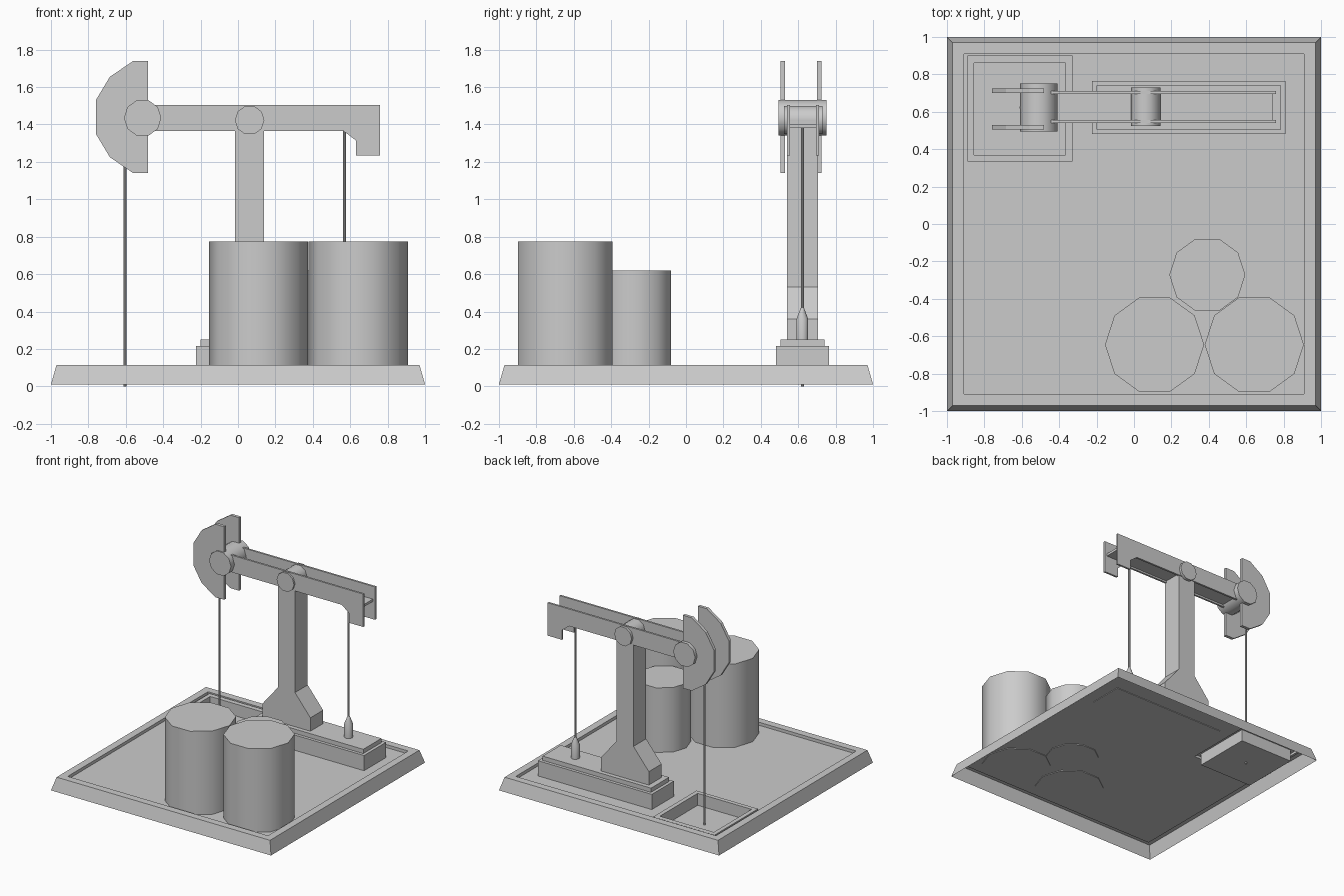
import bpy, bmesh, math

cube = bpy.data.objects.get("Cube")
if cube:
    bpy.data.objects.remove(cube, do_unlink=True)

grey = bpy.data.materials.new("plain grey")
grey.use_nodes = True
grey.diffuse_color = (0.6, 0.6, 0.6, 1)
grey.node_tree.nodes["Principled BSDF"].inputs["Base Color"].default_value = (0.6, 0.6, 0.6, 1)


def finish(name, bm, smooth=False, fix=True):
    if fix:
        bmesh.ops.recalc_face_normals(bm, faces=bm.faces[:])
    mesh = bpy.data.meshes.new(name)
    bm.to_mesh(mesh)
    bm.free()
    mesh.materials.append(grey)
    obj = bpy.data.objects.new(name, mesh)
    bpy.context.collection.objects.link(obj)
    if smooth:
        bpy.ops.object.select_all(action='DESELECT')
        bpy.context.view_layer.objects.active = obj
        obj.select_set(True)
        bpy.ops.object.shade_smooth_by_angle(angle=math.radians(40))
    return obj


def prism(name, profile, y0, y1):
    """Extrude an x-z outline from y0 to y1."""
    bm = bmesh.new()
    face = bm.faces.new([bm.verts.new((x, y0, z)) for x, z in profile])
    out = bmesh.ops.extrude_face_region(bm, geom=[face])
    for v in out["geom"]:
        if isinstance(v, bmesh.types.BMVert):
            v.co.y = y1
    return finish(name, bm)


def box(name, x0, x1, y0, y1, z0, z1):
    return prism(name, [(x0, z0), (x1, z0), (x1, z1), (x0, z1)], y0, y1)


def lathe(name, x, y, rings, sides=10):
    """Stack of (radius, z) rings about a vertical axis, capped."""
    bm = bmesh.new()
    loops = []
    for r, z in rings:
        angles = [2 * math.pi * i / sides for i in range(sides)]
        loops.append([bm.verts.new((x + r * math.cos(a), y + r * math.sin(a), z)) for a in angles])
    for a, b in zip(loops, loops[1:]):
        for i in range(sides):
            j = (i + 1) % sides
            bm.faces.new((a[i], a[j], b[j], b[i]))
    bm.faces.new(loops[0])
    bm.faces.new(loops[-1])
    return finish(name, bm, smooth=True)


def axle(name, x, z, r, y0, y1, sides=10):
    """Cylinder lying along y."""
    ring = [2 * math.pi * i / sides for i in range(sides)]
    obj = prism(name, [(x + r * math.cos(a), z + r * math.sin(a)) for a in ring], y0, y1)
    bpy.ops.object.select_all(action='DESELECT')
    bpy.context.view_layer.objects.active = obj
    obj.select_set(True)
    bpy.ops.object.shade_smooth_by_angle(angle=math.radians(40))
    return obj


def rect_shell(bm, steps):
    """Bridge nested rectangles given as (x0, x1, y0, y1, z)."""
    loops = []
    for x0, x1, y0, y1, z in steps:
        loops.append([bm.verts.new((x, y, z)) for x, y in ((x0, y0), (x1, y0), (x1, y1), (x0, y1))])
    for a, b in zip(loops, loops[1:]):
        for i in range(4):
            j = (i + 1) % 4
            bm.faces.new((a[i], a[j], b[j], b[i]))
    return loops


# Base tray: open underneath, raised border, sunken floor and a deeper pit
FLOOR = 0.09
pit_outer = (-0.89, -0.33, 0.335, 0.90)
pit_inner = (-0.855, -0.365, 0.37, 0.86)
steps = [(-s, s, -s, s, z) for s, z in ((1, 0.01), (0.97, 0.115), (0.91, 0.115), (0.91, FLOOR))]
steps += [pit_outer + (FLOOR,), pit_outer + (0.11,), pit_inner + (0.11,), pit_inner + (0.012,)]
bm = bmesh.new()
loops = rect_shell(bm, steps)
bm.faces.new(loops[-1])
finish("base_tray", bm, fix=False)

# Storage tanks
lathe("large_tank_right", 0.11, -0.645, [(0.265, 0.085), (0.265, 0.775)])
lathe("large_tank_left", 0.643, -0.645, [(0.265, 0.085), (0.265, 0.775)])
lathe("small_tank", 0.392, -0.272, [(0.203, 0.085), (0.203, 0.62)])

# Stepped plinth
box("plinth_lower", -0.225, 0.81, 0.48, 0.765, 0.085, 0.215)
box("plinth_upper", -0.20, 0.785, 0.505, 0.74, 0.215, 0.25)

# Support tower with flared foot, symmetrical about its own centre line
cx = 0.062
half = [(0.218, 0.25), (0.218, 0.36), (0.078, 0.53), (0.078, 1.42)]
prism("tower", [(cx + x, z) for x, z in half] + [(cx - x, z) for x, z in reversed(half)], 0.54, 0.705)
axle("tower_pivot", cx, 1.423, 0.079, 0.525, 0.73)

# Walking beam: two side plates joined by a web
beam = [(-0.45, 1.365), (0.565, 1.365), (0.63, 1.315), (0.63, 1.235),
        (0.76, 1.235), (0.76, 1.505), (-0.45, 1.505)]
prism("beam_plate_front", beam, 0.54, 0.556)
prism("beam_plate_back", beam, 0.694, 0.71)
box("beam_web", -0.45, 0.74, 0.55, 0.70, 1.38, 1.40)

# Curved head: two plates on a thick axle
mid = 1.44
upper = [(-0.48, 0.3), (-0.56, 0.3), (-0.685, 0.215), (-0.76, 0.09)]
head = [(x, mid + z) for x, z in upper] + [(x, mid - z) for x, z in reversed(upper)]
prism("head_plate_front", head, 0.505, 0.53)
prism("head_plate_back", head, 0.70, 0.725)
axle("head_axle", -0.51, 1.435, 0.1, 0.495, 0.752)

# Hanging rods and the fitting on the plinth
lathe("pit_rod", -0.605, 0.622, [(0.008, 0), (0.008, 1.435)], 8)
lathe("plinth_rod", 0.57, 0.622, [(0.008, 0.4), (0.008, 1.385)], 8)
lathe("rod_fitting", 0.57, 0.622, [(0.033, 0.25), (0.033, 0.36), (0.009, 0.42)])
